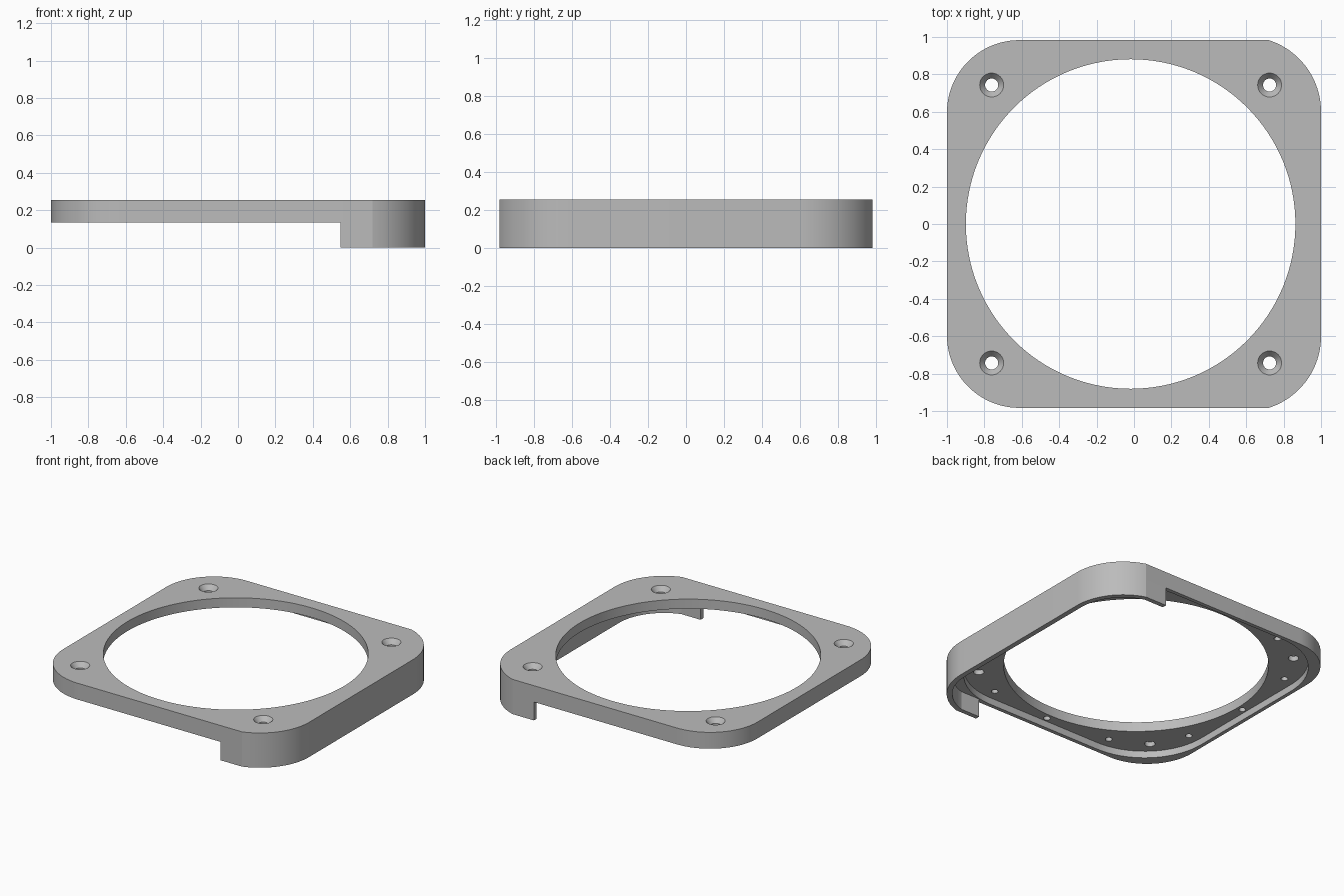
import bpy, bmesh
from math import radians, sin, cos, asin, degrees

cube = bpy.data.objects.get("Cube")
if cube:
    bpy.data.objects.remove(cube, do_unlink=True)

CX = -0.018                     # centre of the bore and hole pattern
TOP, CEILING, RIM = 0.255, 0.185, 0.135
HALF_Y = 0.983

grey = bpy.data.materials.new("plain grey")
grey.use_nodes = True
grey.diffuse_color = (0.5, 0.5, 0.5, 1)
grey.node_tree.nodes["Principled BSDF"].inputs["Base Color"].default_value = (0.5, 0.5, 0.5, 1)


def arc(cx, cy, r, a0, a1, steps=24):
    angles = [radians(a0 + (a1 - a0) * i / steps) for i in range(steps + 1)]
    return [(cx + r * cos(a), cy + r * sin(a)) for a in angles]


def circle(cx, cy, r, steps=32):
    return arc(cx, cy, r, 0, 360, steps)[:-1]


def mirror_y(points):
    return [(x, -y) for x, y in reversed(points)]


def loft(name, *levels):
    """Closed solid through equal-length outlines given as (z, points)."""
    bm = bmesh.new()
    rings = [[bm.verts.new((x, y, z)) for x, y in pts] for z, pts in levels]
    bm.faces.new(rings[0][::-1])
    bm.faces.new(rings[-1])
    for low, high in zip(rings, rings[1:]):
        for i in range(len(low)):
            j = (i + 1) % len(low)
            bm.faces.new((low[i], low[j], high[j], high[i]))
    bmesh.ops.recalc_face_normals(bm, faces=bm.faces)
    mesh = bpy.data.meshes.new(name)
    bm.to_mesh(mesh)
    bm.free()
    mesh.materials.append(grey)
    obj = bpy.data.objects.new(name, mesh)
    bpy.context.collection.objects.link(obj)
    return obj


def select(obj):
    bpy.ops.object.select_all(action='DESELECT')
    obj.select_set(True)
    bpy.context.view_layer.objects.active = obj


def cut(target, cutter):
    cutter.hide_render = True
    mod = target.modifiers.new("cut", 'BOOLEAN')
    mod.operation, mod.solver, mod.object = 'DIFFERENCE', 'EXACT', cutter
    select(target)
    bpy.ops.object.modifier_apply(modifier=mod.name)
    bpy.data.objects.remove(cutter, do_unlink=True)


def right_corner(r, half_y):
    # Arc that is cut short by the straight side, leaving a soft kink
    return arc(0.598, 0.6, r, 0, degrees(asin((half_y - 0.6) / r)))


# Frame plate
corner = right_corner(0.402, HALF_Y)
left = arc(-0.613, HALF_Y - 0.387, 0.387, 90, 180)
upper = corner + left
frame = loft("frame", *[(z, upper + mirror_y(upper)) for z in (RIM, TOP)])

# Shallow recess under the plate
h, r = 0.955, 0.49
half = arc(CX + h - r, h - r, r, 0, 90) + arc(CX - h + r, h - r, r, 90, 180)
cut(frame, loft("recess_cutter", *[(z, half + mirror_y(half)) for z in (0, CEILING)]))

# Central bore
cut(frame, loft("bore_cutter", *[(z, circle(CX, 0, 0.881, 128)) for z in (0, 1)]))

# Countersunk screw holes
for sx in (-1, 1):
    for sy in (-1, 1):
        rings = [(z, circle(CX + sx * 0.743, sy * 0.743, rad)) for z, rad in
                 ((0, 0.035), (TOP - 0.035, 0.035), (TOP, 0.064), (TOP + 0.05, 0.064))]
        cut(frame, loft("screw_cutter", *rings))

# Small blind holes in the recess ceiling
spots = [(0.922, 0), (-0.922, 0), (0, 0.922), (0, -0.922)]
for sx in (-1, 1):
    for sy in (-1, 1):
        spots += [(sx * 0.873, sy * 0.495), (sx * 0.495, sy * 0.873)]
for x, y in spots:
    cut(frame, loft("blind_hole_cutter",
                    *[(z, circle(CX + x, y, 0.023, 20)) for z in (0, CEILING + 0.04)]))

# Skirt wrapped around the left side
END = 0.547
outer = corner + [(END, HALF_Y)]
inner = right_corner(0.365, 0.95) + [(END, 0.95)]
wrap = mirror_y(outer) + outer + inner[::-1] + mirror_y(inner)[::-1]
skirt = loft("side_skirt", (0, wrap), (RIM, wrap))

for obj in (frame, skirt):
    select(obj)
    bpy.ops.object.shade_smooth_by_angle(angle=radians(14))
